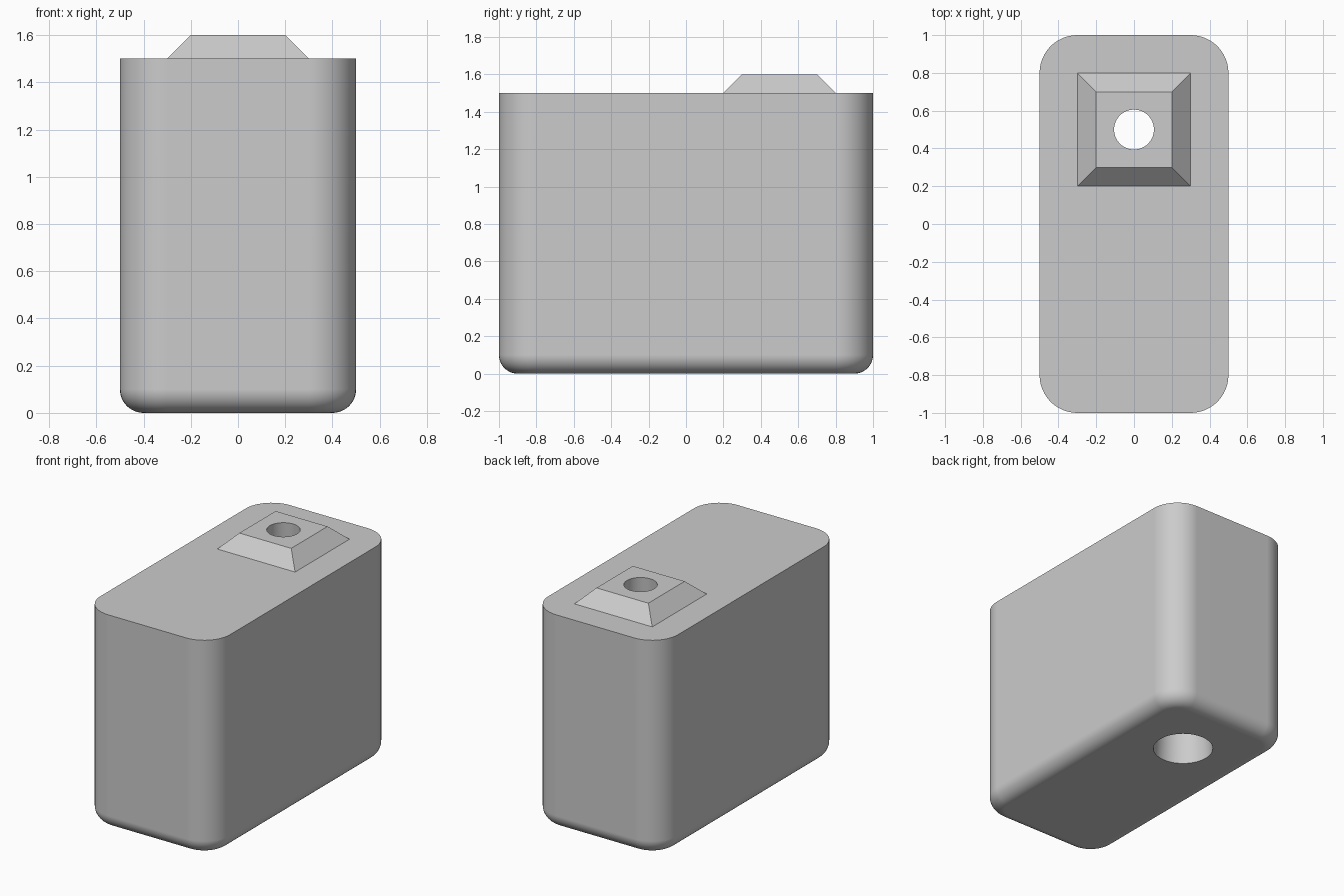
import bpy, bmesh
from math import sin, cos, pi, radians

cube = bpy.data.objects.get("Cube")
if cube:
    bpy.data.objects.remove(cube, do_unlink=True)

grey = bpy.data.materials.new("light grey")
grey.use_nodes = True
grey.diffuse_color = (0.6, 0.6, 0.6, 1)
grey.node_tree.nodes["Principled BSDF"].inputs["Base Color"].default_value = grey.diffuse_color

HALF_X, HALF_Y, TOP = 0.5, 1.0, 1.5
CORNER, FILLET = 0.2, 0.1
HOLE_Y = 0.5
STEPS = 12


def rounded_ring(radius, z):
    """Rounded rectangle around fixed corner centres."""
    cx, cy = HALF_X - CORNER, HALF_Y - CORNER
    points = []
    for quarter, (sx, sy) in enumerate([(1, 1), (-1, 1), (-1, -1), (1, -1)]):
        for i in range(STEPS + 1):
            a = (quarter + i / STEPS) * pi / 2
            points.append((sx * cx + radius * cos(a), sy * cy + radius * sin(a), z))
    return points


def square_ring(half, z):
    return [(sx * half, HOLE_Y + sy * half, z)
            for sx, sy in [(1, 1), (-1, 1), (-1, -1), (1, -1)]]


def loft(name, rings):
    """Closed solid through a stack of equal rings, bottom to top."""
    bm = bmesh.new()
    loops = [[bm.verts.new(p) for p in ring] for ring in rings]
    for low, high in zip(loops, loops[1:]):
        for i in range(len(low)):
            j = (i + 1) % len(low)
            bm.faces.new((low[i], low[j], high[j], high[i]))
    bm.faces.new(loops[0][::-1])
    bm.faces.new(loops[-1])
    bmesh.ops.recalc_face_normals(bm, faces=bm.faces)
    mesh = bpy.data.meshes.new(name)
    bm.to_mesh(mesh)
    bm.free()
    mesh.materials.append(grey)
    obj = bpy.data.objects.new(name, mesh)
    bpy.context.collection.objects.link(obj)
    return obj


# Rounded body with a filleted bottom edge
body_rings = []
for i in range(STEPS + 1):
    a = i / STEPS * pi / 2
    body_rings.append(rounded_ring(CORNER - FILLET + FILLET * sin(a), FILLET * (1 - cos(a))))
body_rings.append(rounded_ring(CORNER, TOP))
body = loft("body", body_rings)

# Tapered raised pad on top
pad = loft("raised_pad", [square_ring(0.3, TOP), square_ring(0.2, TOP + 0.1)])

# Tapered hole running through pad and body
bpy.ops.mesh.primitive_cone_add(vertices=64, radius1=0.2, radius2=0.1, depth=1.8,
                                location=(0, HOLE_Y, 0.8))
cutter = bpy.context.object
cutter.name = "hole_cutter"
cutter.hide_render = True
cutter.data.materials.append(grey)

for obj in (body, pad):
    bpy.ops.object.select_all(action='DESELECT')
    obj.select_set(True)
    bpy.context.view_layer.objects.active = obj
    cut = obj.modifiers.new("hole", 'BOOLEAN')
    cut.operation = 'DIFFERENCE'
    cut.solver = 'EXACT'
    cut.object = cutter
    bpy.ops.object.modifier_apply(modifier=cut.name)
    bpy.ops.object.shade_smooth_by_angle(angle=radians(30))
    normals = obj.modifiers.new("clean_shading", 'WEIGHTED_NORMAL')
    normals.keep_sharp = True

bpy.data.objects.remove(cutter, do_unlink=True)
